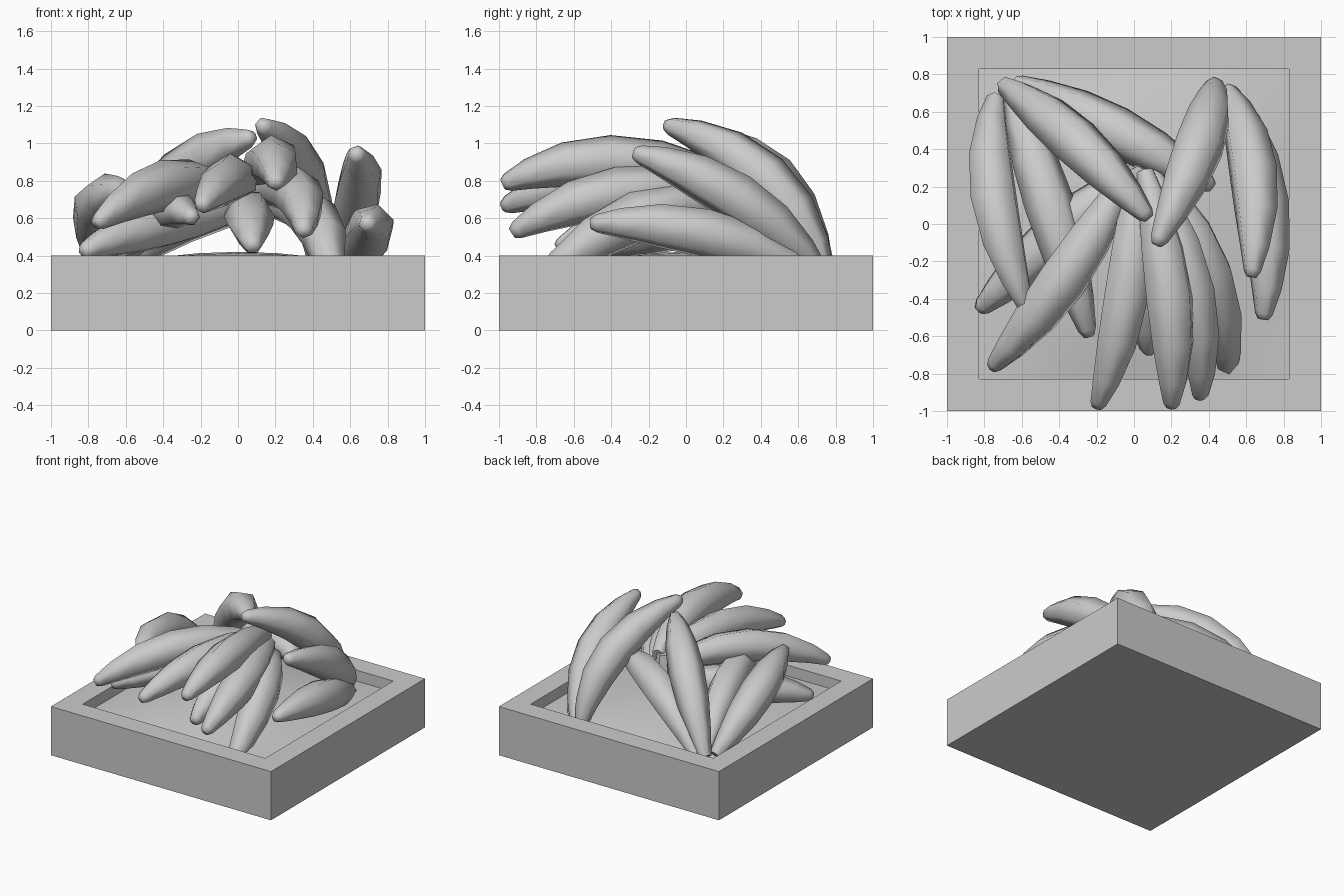
import bpy, bmesh, math
from mathutils import Vector

if "Cube" in bpy.data.objects:
    bpy.data.objects.remove(bpy.data.objects["Cube"])


def finish(bm, name, angle=None):
    bmesh.ops.recalc_face_normals(bm, faces=bm.faces)
    mesh = bpy.data.meshes.new(name)
    bm.to_mesh(mesh)
    bm.free()
    ob = bpy.data.objects.new(name, mesh)
    bpy.context.collection.objects.link(ob)
    if angle:
        bpy.context.view_layer.objects.active = ob
        ob.select_set(True)
        bpy.ops.object.shade_smooth_by_angle(angle=math.radians(angle))
        ob.select_set(False)
    return ob


# Crate: solid block with a square recess
FLOOR, INNER = 0.31, 0.83
bm = bmesh.new()
bmesh.ops.create_cube(bm, size=1)
for v in bm.verts:
    v.co = (v.co.x * 2, v.co.y * 2, (v.co.z + 0.5) * 0.4)
bm.normal_update()
top = max(bm.faces, key=lambda f: f.calc_center_median().z)
bmesh.ops.inset_region(bm, faces=[top], thickness=1 - INNER, use_even_offset=True)
new = bmesh.ops.extrude_discrete_faces(bm, faces=[top])["faces"]
for v in new[0].verts:
    v.co.z = FLOOR
bmesh.ops.delete(bm, geom=new, context='FACES_ONLY')
finish(bm, "crate")

# Gently mounded filling in the crate
bm = bmesh.new()
bmesh.ops.create_grid(bm, x_segments=8, y_segments=8, size=INNER)
for v in bm.verts:
    x, y = v.co.x / INNER, v.co.y / INNER
    v.co.z = FLOOR + 0.11 * (1 - x * x) * (1 - y * y)
finish(bm, "filling", 60)

# Banana profile: (position along the arc, radius)
PROFILE = [(0, .05), (.12, .085), (.3, .122), (.5, .135), (.7, .12),
           (.87, .083), (.975, .05), (1, .03)]
SIDES = 6


def banana(name, base, mid, tip):
    a, m, b = Vector(base), Vector(mid), Vector(tip)
    c = 2 * m - (a + b) / 2
    side = (b - a).cross(m - a).normalized()
    bm = bmesh.new()
    rings = []
    for t, r in PROFILE:
        p = a * (1 - t) ** 2 + c * 2 * t * (1 - t) + b * t * t
        tangent = ((c - a) * (1 - t) + (b - c) * t).normalized()
        up = side.cross(tangent)
        rings.append([bm.verts.new(p + r * (side * math.cos(k) + up * math.sin(k)))
                      for k in (math.tau * i / SIDES for i in range(SIDES))])
    for lo, hi in zip(rings, rings[1:]):
        for i in range(SIDES):
            j = (i + 1) % SIDES
            bm.faces.new((lo[i], lo[j], hi[j], hi[i]))
    bm.faces.new(rings[0])
    bm.faces.new(rings[-1])
    finish(bm, name, 75)


# Each bunch lists bananas as base, middle, tip
BUNCHES = {
    "left_bunch": [
        ((-.74, .67, .34), (-.75, .14, .66), (-.57, -.46, .74)),
        ((-.69, .74, .34), (-.32, .45, .83), (.08, .03, 1.03)),
        ((-.62, .75, .34), (-.10, .50, .67), (.42, .20, .68)),
        ((-.65, .66, .34), (-.45, .10, .63), (-.24, -.60, .60)),
    ],
    "middle_bunch": [
        ((-.04, .26, .74), (-.38, -.30, .78), (-.76, -.77, .57)),
        ((.00, .28, .74), (-.04, -.38, .81), (-.20, -.98, .66)),
        ((.06, .28, .80), (.19, -.40, .91), (.20, -.98, .78)),
        ((.09, .28, .72), (.31, -.36, .74), (.35, -.93, .52)),
        ((.10, .28, .66), (.40, -.26, .61), (.50, -.82, .22)),
        ((.04, .27, .62), (.06, -.22, .61), (.08, -.69, .44)),
        ((-.04, .27, .62), (-.43, -.08, .56), (-.83, -.46, .42)),
    ],
    "right_bunch": [
        ((.43, .74, .32), (.35, .42, .82), (.12, -.11, 1.10)),
        ((.50, .71, .32), (.64, .27, .71), (.63, -.28, .95)),
        ((.54, .68, .30), (.70, .10, .52), (.69, -.51, .57)),
    ],
}
for bunch, items in BUNCHES.items():
    for n, pts in enumerate(items, 1):
        banana(f"{bunch}_banana_{n}", *pts)

# Stem knot joining the middle bunch
bm = bmesh.new()
bmesh.ops.create_cone(bm, cap_ends=True, segments=6, radius1=.08, radius2=.05, depth=.24)
bmesh.ops.translate(bm, verts=bm.verts, vec=(.02, .26, .7))
finish(bm, "middle_bunch_stem", 40)
